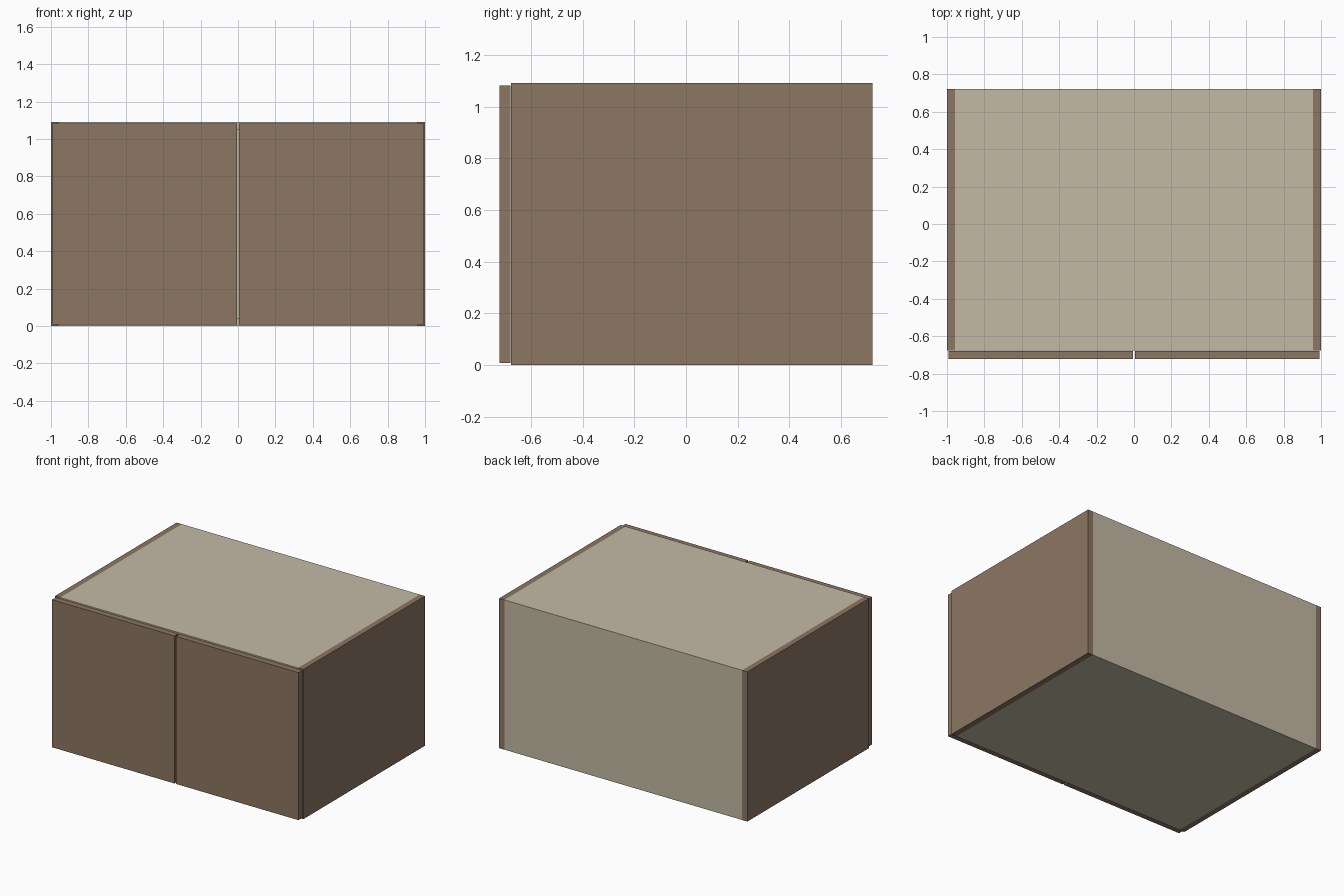
import bpy

if "Cube" in bpy.data.objects:
    bpy.data.objects.remove(bpy.data.objects["Cube"])

W, H = 1.0, 1.09            # half width, height
FRONT, BACK = -0.677, 0.722 # carcass depth
T = 0.042                   # board thickness


def material(name, srgb):
    m = bpy.data.materials.new(name)
    m.diffuse_color = [(c / 255 / 12.92 if c < 11 else ((c / 255 + 0.055) / 1.055) ** 2.4)
                       for c in srgb] + [1.0]
    m.use_nodes = True
    m.node_tree.nodes["Principled BSDF"].inputs["Base Color"].default_value = m.diffuse_color
    return m


brown = material("brown wood", (140, 118, 98))
beige = material("beige board", (196, 186, 165))


def board(name, lo, hi, mat):
    bpy.ops.mesh.primitive_cube_add(size=1, location=[(a + b) / 2 for a, b in zip(lo, hi)])
    ob = bpy.context.object
    ob.name = name
    ob.scale = [b - a for a, b in zip(lo, hi)]
    bpy.ops.object.transform_apply(location=False, rotation=False, scale=True)
    ob.data.materials.append(mat)
    return ob


# Side panels and doors, one pair per side
for side, s in (("left", -1), ("right", 1)):
    xs = sorted((s * (W - T), s * W))
    board(side + "_side_panel", (xs[0], FRONT, 0), (xs[1], BACK, H), brown)
    xs = sorted((s * 0.006, s * 0.993))
    board(side + "_door", (xs[0], -0.722, 0.008), (xs[1], FRONT - 0.002, H - 0.008), brown)

# Carcass boards between the side panels
X = W - T
board("bottom_panel", (-X, FRONT, 0), (X, BACK, T), beige)
board("top_panel", (-X, FRONT, H - T), (X, BACK, H), beige)
board("back_panel", (-X, BACK - T, T), (X, BACK, H - T), beige)
